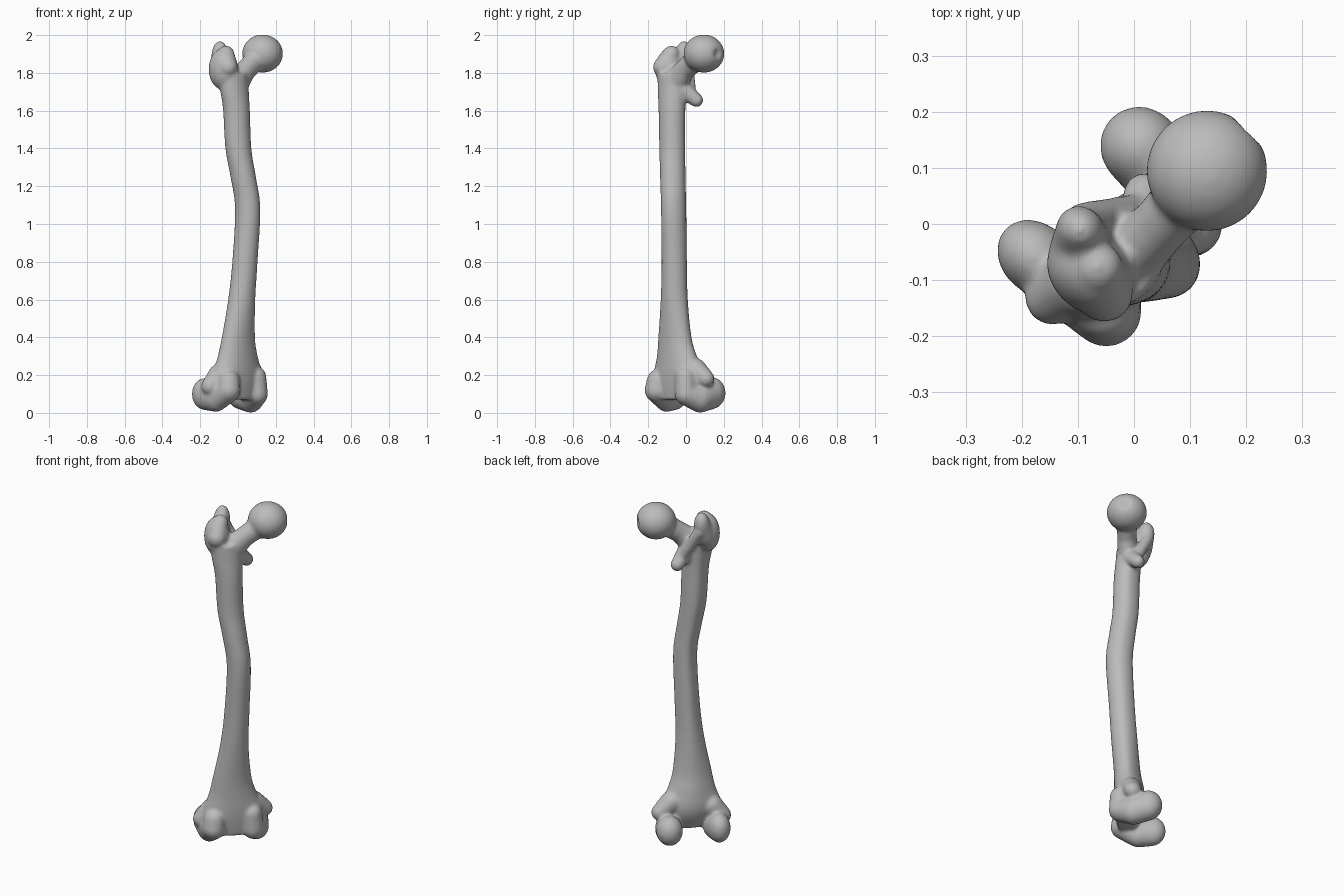
import bpy, bmesh, math
from mathutils import Vector, Matrix

cube = bpy.data.objects.get("Cube")
if cube:
    bpy.data.objects.remove(cube, do_unlink=True)

bm = bmesh.new()


def ball(center, radii):
    """Ellipsoid; returns its vertices."""
    r = radii if isinstance(radii, tuple) else (radii,) * 3
    mat = Matrix.Translation(center) @ Matrix.Diagonal((*r, 1))
    return bmesh.ops.create_icosphere(bm, subdivisions=4, radius=1, matrix=mat)["verts"]


def limb(*knots):
    """Chain of tapered links, each the hull of two neighbouring ellipsoids."""
    for a, b in zip(knots, knots[1:]):
        part = bmesh.new()
        for center, radii in (a, b):
            r = radii if isinstance(radii, tuple) else (radii,) * 3
            mat = Matrix.Translation(center) @ Matrix.Diagonal((*r, 1))
            bmesh.ops.create_icosphere(part, subdivisions=3, radius=1, matrix=mat)
        hull = bmesh.ops.convex_hull(part, input=part.verts)
        junk = {g for g in hull["geom_interior"] + hull["geom_unused"]
                if isinstance(g, bmesh.types.BMVert)}
        bmesh.ops.delete(part, geom=list(junk), context='VERTS')
        mesh = bpy.data.meshes.new("link")
        part.to_mesh(mesh)
        part.free()
        bm.from_mesh(mesh)
        bpy.data.meshes.remove(mesh)


def spline(rows, steps):
    """Smooth interpolation through rows of numbers."""
    out = []
    for i in range(len(rows) - 1):
        p = [rows[max(0, min(len(rows) - 1, i + k))] for k in (-1, 0, 1, 2)]
        for s in range(steps):
            t = s / steps
            out.append([0.5 * (2 * b + (c - a) * t + (2 * a - 5 * b + 4 * c - d) * t ** 2
                               + (3 * b - a - 3 * c + d) * t ** 3)
                        for a, b, c, d in zip(*p)])
    return out + [list(rows[-1])]


def loft(rows, sides=40):
    """Closed tube with a ridge along its back."""
    rings = []
    for u, v, z, ru, rv in rows:
        ring = []
        for k in range(sides):
            a = math.tau * k / sides
            back = max(0, math.sin(a))
            ring.append(bm.verts.new((u + ru * math.cos(a) * (1 - 0.25 * back ** 2),
                                      v + rv * math.sin(a), z)))
        rings.append(ring)
    for lo, hi in zip(rings, rings[1:]):
        for k in range(sides):
            n = (k + 1) % sides
            bm.faces.new((lo[k], lo[n], hi[n], hi[k]))
    bm.faces.new(rings[0][::-1])
    bm.faces.new(rings[-1])


# Built with the inner side along +x and the back along +y, turned at the end
# Shaft: centre x, centre y, height, half width, half depth
loft(spline([
    (-.03, -.045, .07, .12, .05),
    (-.03, -.03, .14, .16, .075),
    (-.03, -.025, .21, .165, .085),
    (-.035, -.03, .3, .13, .08),
    (-.04, -.04, .4, .105, .072),
    (-.03, -.055, .6, .077, .071),
    (-.018, -.067, .8, .068, .07),
    (-.01, -.08, 1.08, .065, .073),
    (-.03, -.066, 1.25, .067, .072),
    (-.05, -.05, 1.4, .071, .071),
    (-.058, -.044, 1.6, .075, .071),
    (-.065, -.037, 1.7, .084, .07),
    (-.07, -.03, 1.8, .09, .07),
], 5))

# Head with a shallow pit on the inner side
head_center = Vector((.159, -.025, 1.902))
for vert in ball(head_center, (.108, .108, .101)):
    facing = (vert.co - head_center).normalized().x
    if facing > 0.96:
        vert.co.x -= 0.45 * (facing - 0.96)

# Neck
limb(((.12, -.03, 1.88), (.06, .058, .062)),
     ((.03, -.035, 1.82), (.055, .052, .058)),
     ((-.06, -.035, 1.74), (.08, .06, .07)))

# Greater trochanter: body, raised back tip and front bulge
ball((-.115, -.005, 1.82), (.07, .085, .11))
limb(((-.1, .03, 1.82), .06), ((-.075, .06, 1.9), (.042, .045, .07)))
limb(((-.125, -.05, 1.83), .052), ((-.1, -.01, 1.9), .045))

# Lesser trochanter and the crest that links the two
limb(((-.02, -.03, 1.73), .05), ((.052, .026, 1.655), .037))
limb(((.03, .01, 1.68), .028), ((-.06, .07, 1.86), .032))

# Outer condyle with its side bump
limb(((-.14, -.07, .17), .06),
     ((-.145, -.075, .12), .064),
     ((-.155, .01, .082), (.065, .07, .077)),
     ((-.167, .082, .1), (.062, .075, .085)))
limb(((-.14, 0, .2), .06), ((-.195, .01, .14), .05))

# Inner condyle with its side bump
limb(((.065, -.07, .19), .055),
     ((.07, -.07, .1), .06),
     ((.1, .005, .079), (.07, .07, .079)),
     ((.105, .088, .105), (.072, .075, .085)))
limb(((.08, -.01, .23), .06), ((.145, .005, .18), .046))

# Turn into place and fuse everything into one smooth surface
bmesh.ops.rotate(bm, verts=bm.verts, cent=(0, 0, 0),
                 matrix=Matrix.Rotation(math.radians(45), 3, 'Z'))
bmesh.ops.recalc_face_normals(bm, faces=bm.faces)
mesh = bpy.data.meshes.new("thigh_bone")
bm.to_mesh(mesh)
bm.free()
bone = bpy.data.objects.new("thigh_bone", mesh)
bpy.context.collection.objects.link(bone)

fuse = bone.modifiers.new("fuse", 'REMESH')
fuse.mode = 'VOXEL'
fuse.voxel_size = 0.008
fuse.use_smooth_shade = True
soften = bone.modifiers.new("soften", 'SMOOTH')
soften.factor = 0.5
soften.iterations = 12

# Colour
grey = bpy.data.materials.new("bone_grey")
grey.use_nodes = True
color = (0.5, 0.5, 0.5, 1)
grey.diffuse_color = color
grey.node_tree.nodes["Principled BSDF"].inputs["Base Color"].default_value = color
mesh.materials.append(grey)
